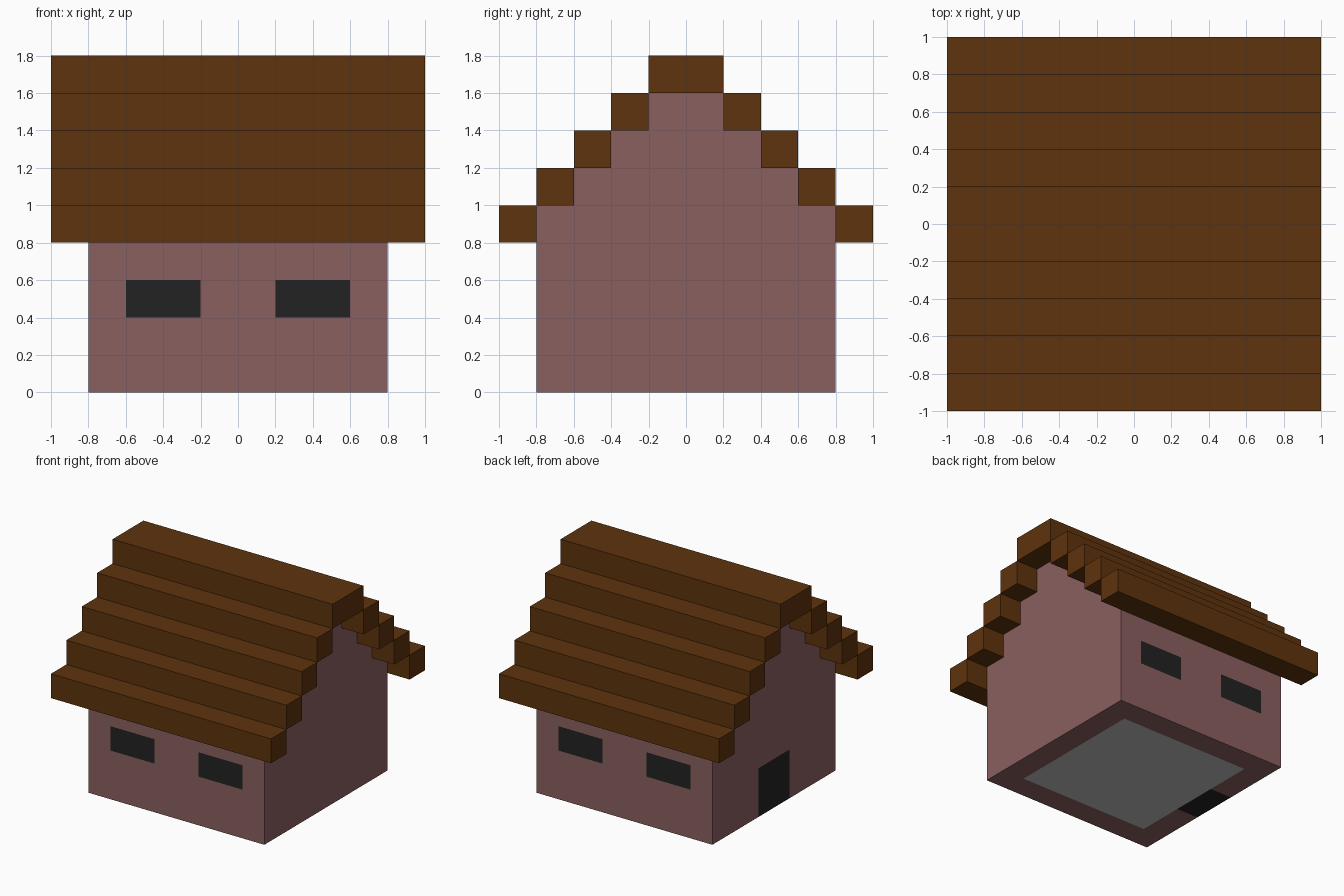
import bpy, bmesh
from mathutils import Vector

if "Cube" in bpy.data.objects:
    bpy.data.objects.remove(bpy.data.objects["Cube"], do_unlink=True)

U = 0.2  # block size


def linear(c):
    c /= 255
    return c / 12.92 if c <= 0.04045 else ((c + 0.055) / 1.055) ** 2.4


def material(name, rgb):
    col = (*[linear(c) for c in rgb], 1)
    m = bpy.data.materials.new(name)
    m.use_nodes = True
    m.diffuse_color = col
    bsdf = m.node_tree.nodes["Principled BSDF"]
    bsdf.inputs["Base Color"].default_value = col
    bsdf.inputs["Roughness"].default_value = 0.9
    return m


pink = material("wall pink", (139, 96, 96))
brown = material("roof brown", (94, 51, 13))
black = material("opening black", (34, 34, 34))
grey = material("floor grey", (190, 190, 190))


def add_object(name, bm, mats):
    bmesh.ops.recalc_face_normals(bm, faces=bm.faces)
    me = bpy.data.meshes.new(name)
    bm.to_mesh(me)
    bm.free()
    for m in mats:
        me.materials.append(m)
    ob = bpy.data.objects.new(name, me)
    bpy.context.collection.objects.link(ob)
    return ob


def beam(name, y0, y1, z0, z1):
    """Roof beam running the full width of the house."""
    bm = bmesh.new()
    bmesh.ops.create_cube(bm, size=1)
    for v in bm.verts:
        v.co = Vector((v.co.x * 2, (y0 + y1) / 2 + v.co.y * (y1 - y0),
                       (z0 + z1) / 2 + v.co.z * (z1 - z0)))
    add_object(name, bm, [brown])


# Stepped roof: mirrored beams climbing to a wide ridge
for side, label in ((-1, "front"), (1, "back")):
    for i in range(4):
        ys = sorted((side * (1 - U * i), side * (1 - U * (i + 1))))
        beam(f"{label}_roof_step_{i + 1}", *ys, 0.8 + U * i, 1.0 + U * i)
beam("roof_ridge", -0.2, 0.2, 1.6, 1.8)

# House body: stepped gable profile extruded along x
half = [(0.8, 0), (0.8, 1), (0.6, 1), (0.6, 1.2), (0.4, 1.2), (0.4, 1.4),
        (0.2, 1.4), (0.2, 1.6)]
profile = half + [(-y, z) for y, z in reversed(half)]
bm = bmesh.new()
gable = bm.faces.new([bm.verts.new((-0.8, y, z)) for y, z in profile])
ext = bmesh.ops.extrude_face_region(bm, geom=[gable], use_keep_orig=True)
bmesh.ops.translate(bm, vec=(1.6, 0, 0),
                    verts=[g for g in ext["geom"] if isinstance(g, bmesh.types.BMVert)])
bmesh.ops.recalc_face_normals(bm, faces=bm.faces)

# Cut lines along the edges of windows, door and floor
cuts = [((1, 0, 0), p) for p in (-0.6, -0.2, 0.2, 0.6)]
cuts += [((0, 1, 0), p) for p in (-0.6, -0.2, 0.2, 0.6)]
cuts += [((0, 0, 1), p) for p in (0.4, 0.6)]
for axis, p in cuts:
    bmesh.ops.bisect_plane(bm, geom=bm.verts[:] + bm.edges[:] + bm.faces[:],
                           dist=1e-5, plane_co=Vector(axis) * p, plane_no=axis)

# Colour faces by direction and position
for f in bm.faces:
    c, n = f.calc_center_median(), f.normal
    if abs(n.y) > 0.9 and 0.2 < abs(c.x) < 0.6 and 0.4 < c.z < 0.6:
        f.material_index = 1  # windows
    elif n.x < -0.9 and abs(c.y) < 0.2 and c.z < 0.4:
        f.material_index = 1  # door
    elif n.z < -0.9 and abs(c.y) < 0.2 and c.x < -0.6:
        f.material_index = 1  # doorstep underside
    elif n.z < -0.9 and abs(c.x) < 0.6 and abs(c.y) < 0.6:
        f.material_index = 2  # floor
add_object("house_body", bm, [pink, black, grey])
